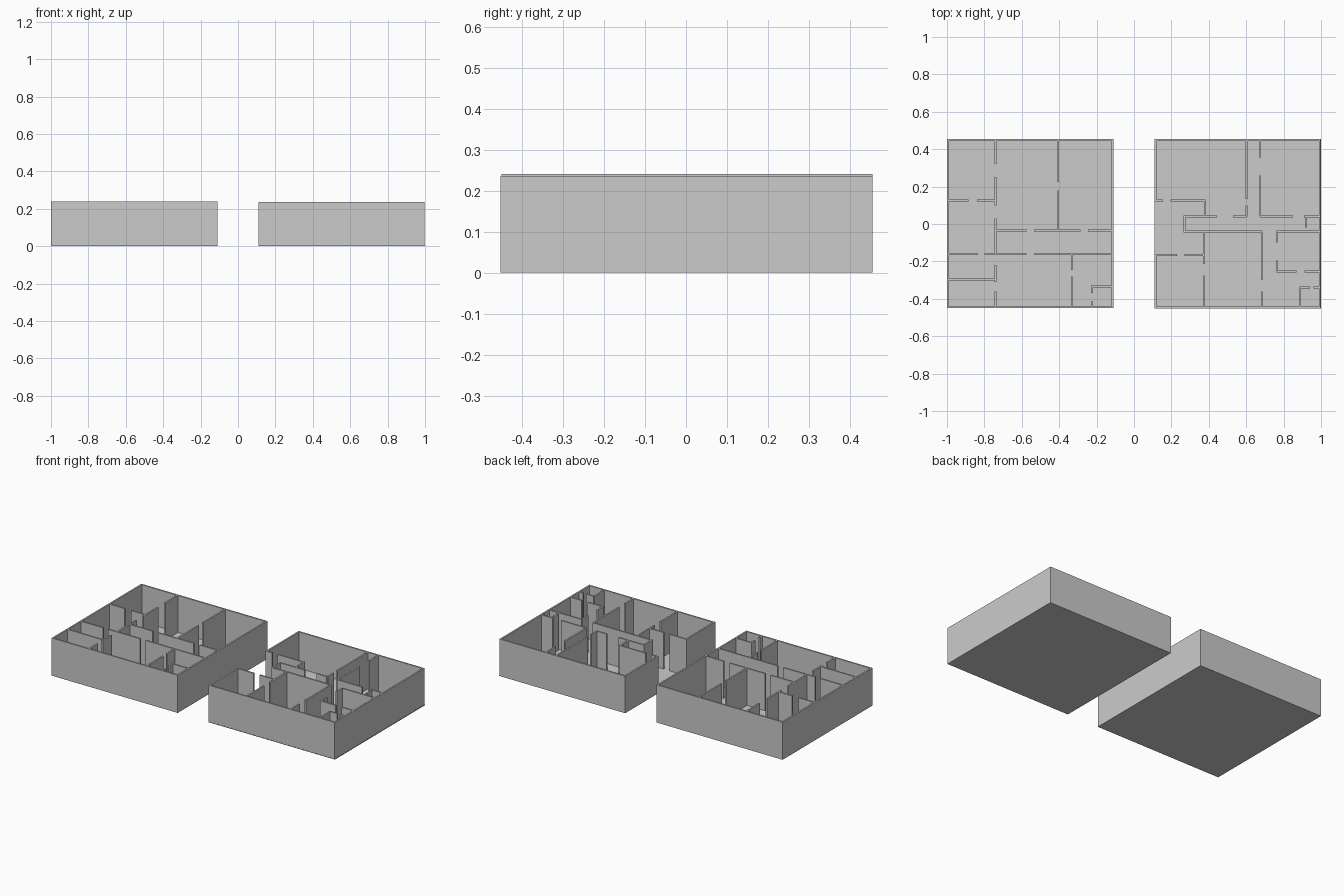
import bpy, bmesh

T = 0.01  # wall thickness


def add_box(bm, x0, x1, y0, y1, z0, z1):
    vs = bmesh.ops.create_cube(bm, size=1)["verts"]
    for v in vs:
        v.co.x = x1 if v.co.x > 0 else x0
        v.co.y = y1 if v.co.y > 0 else y0
        v.co.z = z1 if v.co.z > 0 else z0


def make(name, boxes):
    bm = bmesh.new()
    for b in boxes:
        add_box(bm, *b)
    me = bpy.data.meshes.new(name)
    bm.to_mesh(me)
    bm.free()
    bpy.context.collection.objects.link(bpy.data.objects.new(name, me))


def runs(axis, pos, spans, h):
    """Straight wall line at pos, broken by doorways into spans."""
    h0, out = T / 2, []
    for a, b in spans:
        if axis == "x":  # runs along x
            out.append((a, b, pos - h0, pos + h0, 0, h))
        else:            # runs along y
            out.append((pos - h0, pos + h0, a, b, 0, h))
    return out


def apartment(name, x0, x1, y0, y1, h, outer, inner):
    make(name + "_floor", [(x0, x1, y0, y1, 0, 0.004)])
    for part, lines in (("outer_walls", outer), ("partitions", inner)):
        make(f"{name}_{part}", [b for ax, p, s in lines for b in runs(ax, p, s, h)])


# Left apartment
apartment("left_flat", -1, -0.11, -0.45, 0.455, 0.24, [
    ("y", -0.995, [(-0.45, 0.455)]),
    ("y", -0.115, [(-0.45, 0.455)]),
    ("x", 0.45, [(-0.99, -0.12)]),
    ("x", -0.445, [(-0.99, -0.12)]),
], [
    ("y", -0.74, [(0.32, 0.445), (0.10, 0.25), (-0.16, 0.03), (-0.31, -0.22), (-0.44, -0.36)]),
    ("y", -0.405, [(0.225, 0.445), (-0.03, 0.18)]),
    ("x", 0.125, [(-0.99, -0.885), (-0.84, -0.74)]),
    ("x", -0.035, [(-0.74, -0.575), (-0.535, -0.285), (-0.245, -0.12)]),
    ("x", -0.162, [(-0.99, -0.835), (-0.80, -0.575), (-0.535, -0.12)]),
    ("x", -0.297, [(-0.99, -0.74)]),
    ("y", -0.333, [(-0.245, -0.162), (-0.44, -0.28)]),
    ("x", -0.335, [(-0.23, -0.12)]),
    ("y", -0.225, [(-0.37, -0.335), (-0.44, -0.415)]),
])

# Right apartment, entrance opening in its left wall
apartment("right_flat", 0.11, 1, -0.452, 0.455, 0.236, [
    ("y", 0.115, [(0.12, 0.455), (-0.452, -0.16)]),
    ("y", 0.993, [(-0.452, 0.455)]),
    ("x", 0.45, [(0.12, 0.99)]),
    ("x", -0.446, [(0.12, 0.99)]),
], [
    ("y", 0.601, [(0.135, 0.445), (0.04, 0.10)]),
    ("y", 0.675, [(0.355, 0.445), (0.04, 0.26)]),
    ("x", 0.125, [(0.12, 0.155), (0.195, 0.378)]),
    ("y", 0.378, [(0.04, 0.13)]),
    ("x", 0.04, [(0.27, 0.445), (0.53, 0.601), (0.675, 0.85), (0.91, 0.99)]),
    ("y", 0.27, [(-0.045, 0.045)]),
    ("x", -0.04, [(0.27, 0.685), (0.763, 0.99)]),
    ("y", 0.92, [(-0.02, 0.03)]),
    ("y", 0.683, [(-0.30, -0.04), (-0.44, -0.36)]),
    ("y", 0.373, [(-0.215, -0.04), (-0.44, -0.275)]),
    ("x", -0.165, [(0.11, 0.23), (0.27, 0.373)]),
    ("y", 0.763, [(-0.10, -0.04), (-0.255, -0.195)]),
    ("x", -0.253, [(0.763, 0.87), (0.912, 0.99)]),
    ("y", 0.887, [(-0.44, -0.34)]),
    ("x", -0.34, [(0.887, 0.94), (0.96, 0.99)]),
])
